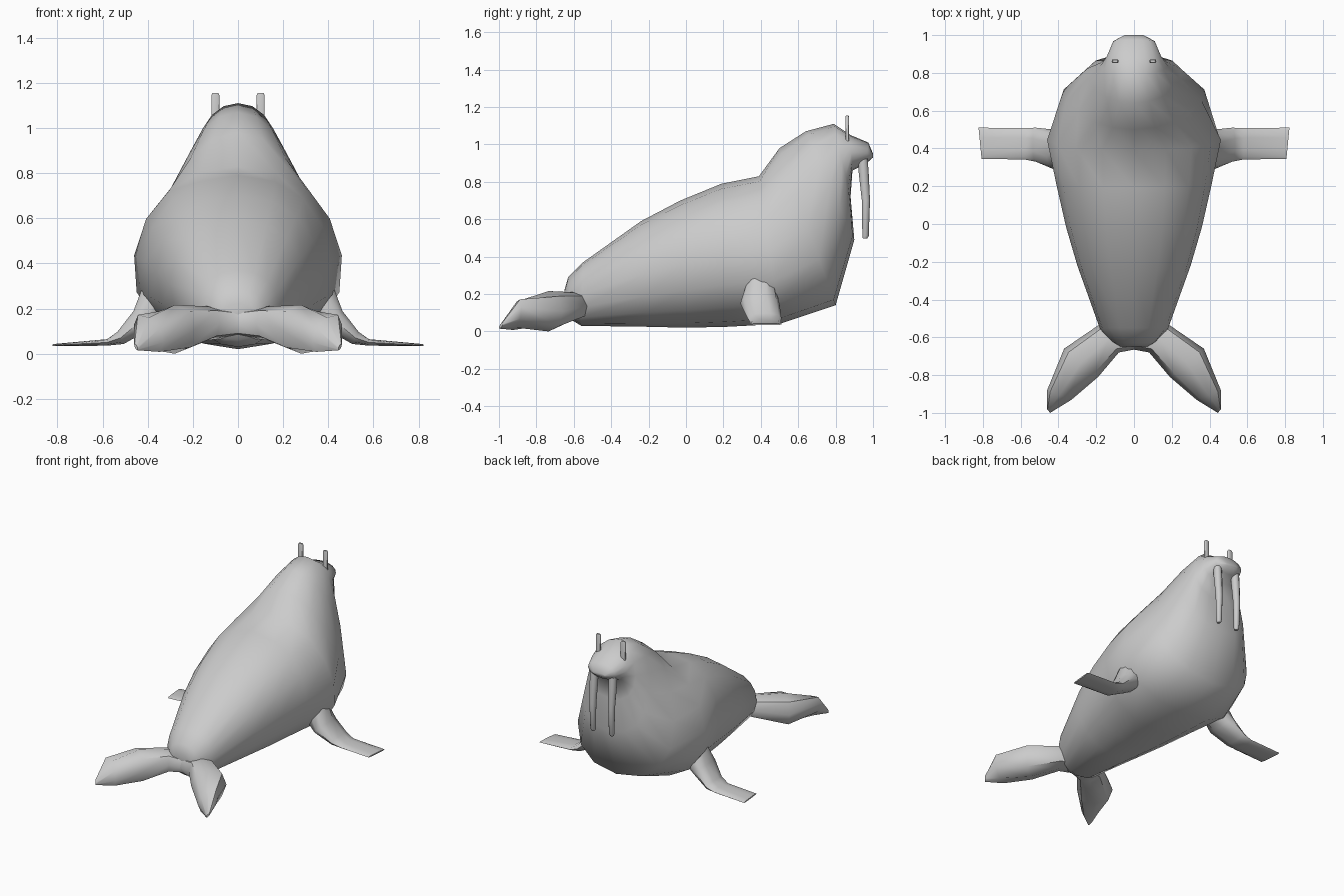
import bpy, bmesh, math
from mathutils import Vector

if "Cube" in bpy.data.objects:
    bpy.data.objects.remove(bpy.data.objects["Cube"])


def loft(name, rings, sides=12, power=1.0, mirror=False, angle=50):
    """Skin rings; each is (centre, side half-axis, up half-axis[, narrowing towards the top])."""
    bm = bmesh.new()
    rows = []
    for c, u, v, *taper in rings:
        c, u, v = Vector(c), Vector(u), Vector(v)
        t = taper[0] if taper else 0
        row = []
        for i in range(sides):
            a = 2 * math.pi * i / sides
            ca, sa = math.cos(a), math.sin(a)
            ca = math.copysign(abs(ca) ** power, ca)
            sa = math.copysign(abs(sa) ** power, sa)
            row.append(bm.verts.new(c + u * ca * (1 - t * sa) + v * sa))
        rows.append(row)
    for a, b in zip(rows, rows[1:]):
        for i in range(sides):
            j = (i + 1) % sides
            bm.faces.new((a[i], a[j], b[j], b[i]))
    bm.faces.new(rows[0])
    bm.faces.new(rows[-1])
    bmesh.ops.recalc_face_normals(bm, faces=bm.faces)
    mesh = bpy.data.meshes.new(name)
    bm.to_mesh(mesh)
    bm.free()
    ob = bpy.data.objects.new(name, mesh)
    bpy.context.collection.objects.link(ob)
    bpy.ops.object.select_all(action='DESELECT')
    ob.select_set(True)
    bpy.context.view_layer.objects.active = ob
    bpy.ops.object.shade_smooth_by_angle(angle=math.radians(angle))
    if mirror:
        ob.modifiers.new("mirror", 'MIRROR')
    return ob


# Body: back point (y, z), belly point (y, z), half width, top narrowing; tail to nose
sections = [
    ((-0.65, 0.22), (-0.64, 0.12), 0.08, 0),
    ((-0.63, 0.29), (-0.61, 0.06), 0.12, 0),
    ((-0.55, 0.37), (-0.56, 0.03), 0.18, 0),
    ((-0.24, 0.59), (-0.20, 0.025), 0.30, 0),
    ((-0.03, 0.70), (0.00, 0.02), 0.36, 0),
    ((0.19, 0.79), (0.22, 0.025), 0.41, 0.04),
    ((0.39, 0.83), (0.50, 0.04), 0.46, 0.12),
    ((0.50, 0.98), (0.80, 0.14), 0.36, 0.27),
    ((0.64, 1.07), (0.90, 0.49), 0.245, 0.2),
    ((0.79, 1.11), (0.88, 0.72), 0.18, 0.15),
    ((0.88, 1.05), (0.89, 0.86), 0.145, 0),
    ((0.975, 1.01), (0.96, 0.895), 0.11, 0),
    ((1.00, 0.95), (1.00, 0.93), 0.05, 0),
]
body_rings = []
for (ty, tz), (by, bz), w, t in sections:
    body_rings.append(((0, (ty + by) / 2, (tz + bz) / 2), (w, 0, 0),
                       (0, (ty - by) / 2, (tz - bz) / 2), t))
loft("body", body_rings, sides=16, power=0.92, angle=60)

# Front flippers, bending from the chest to flat on the ground
loft("front_flippers", [
    ((0.33, 0.40, 0.26), (0, 0.07, 0), (0.08, 0, 0.08)),
    ((0.425, 0.395, 0.15), (0, 0.105, 0), (0.04, 0, 0.04)),
    ((0.52, 0.42, 0.07), (0, 0.09, 0), (0.015, 0, 0.028)),
    ((0.58, 0.425, 0.05), (0, 0.083, 0), (0, 0, 0.015)),
    ((0.815, 0.427, 0.038), (0.008, 0.083, 0), (0, 0, 0.005)),
], sides=10, power=0.85, mirror=True)

# Hind flippers, splayed backwards and joined under the tail
loft("hind_flippers", [
    ((0, -0.575, 0.135), (0, 0.09, 0), (0, 0, 0.06)),
    ((0.13, -0.605, 0.135), (0.05, 0.075, 0), (0, 0, 0.075)),
    ((0.28, -0.735, 0.108), (0.09, 0.075, 0), (0, 0, 0.108)),
    ((0.395, -0.905, 0.09), (0.065, 0.025, 0.04), (0, 0, 0.07)),
    ((0.452, -0.99, 0.03), (0.008, 0.01, 0.01), (0, 0, 0.01)),
], sides=8, power=0.85, mirror=True)

# Tusks: slightly bowed tapering rods under the muzzle
tusk = [(0.945, 0.93, 0.027), (0.95, 0.85, 0.028), (0.962, 0.70, 0.023),
        (0.96, 0.51, 0.018), (0.957, 0.497, 0.012)]
loft("tusks", [((0.075, y, z), (r, 0, 0), (0, r, 0)) for y, z, r in tusk],
     sides=10, mirror=True)

# Upright pegs standing where the eyes are
peg = [(1.0, 1), (1.145, 1), (1.155, 0.7)]
loft("eye_pegs", [((0.1, 0.862, z), (0.018 * s, 0, 0), (0, 0.01 * s, 0))
                  for z, s in peg], sides=12, power=0.5, mirror=True)
